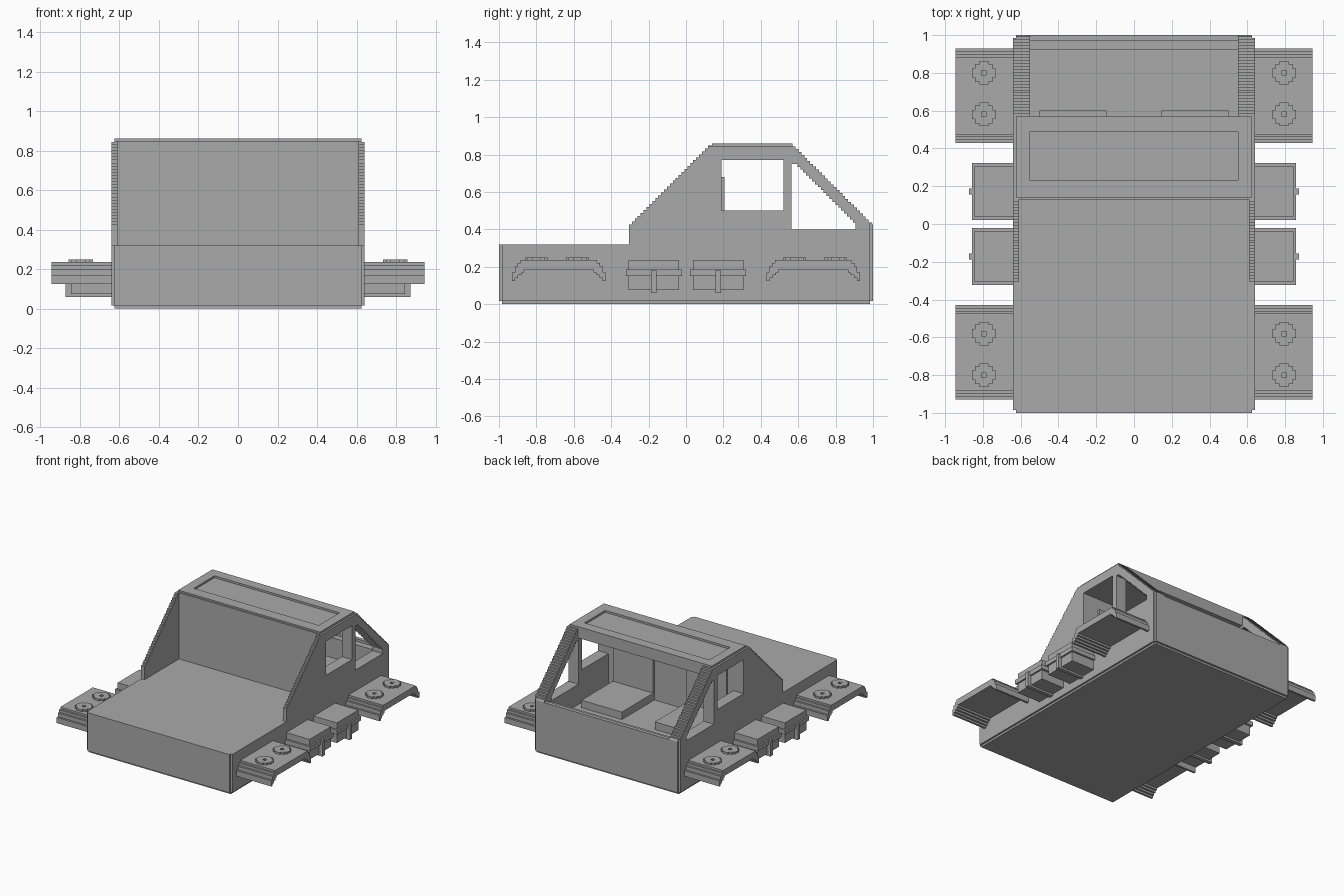
import bpy
import bmesh

U = 1 / 64  # one stair step

old = bpy.data.objects.get("Cube")
if old:
    bpy.data.objects.remove(old, do_unlink=True)

grey = bpy.data.materials.new("plain_grey")
grey.use_nodes = True
colour = (0.4, 0.4, 0.4, 1)
grey.diffuse_color = colour
grey.node_tree.nodes["Principled BSDF"].inputs["Base Color"].default_value = colour


def prism(name, points, axis, lo, hi):
    """Extrude a closed outline along axis 0 (points are y, z) or axis 2 (points are x, y)."""
    bm = bmesh.new()
    place = (lambda p, d: (d, *p)) if axis == 0 else (lambda p, d: (*p, d))
    face = bm.faces.new([bm.verts.new(place(p, lo)) for p in points])
    new = bmesh.ops.extrude_face_region(bm, geom=[face])["geom"]
    move = [0, 0, 0]
    move[axis] = hi - lo
    bmesh.ops.translate(bm, vec=move, verts=[v for v in new if isinstance(v, bmesh.types.BMVert)])
    bmesh.ops.recalc_face_normals(bm, faces=bm.faces)
    mesh = bpy.data.meshes.new(name)
    bm.to_mesh(mesh)
    bm.free()
    mesh.materials.append(grey)
    ob = bpy.data.objects.new(name, mesh)
    bpy.context.collection.objects.link(ob)
    return ob


def box(name, x, y, z):
    outline = [(x[0], y[0]), (x[1], y[0]), (x[1], y[1]), (x[0], y[1])]
    return prism(name, outline, 2, *z)


def cut(target, cutter):
    cutter.hide_render = True
    mod = target.modifiers.new("cut", "BOOLEAN")
    mod.operation = "DIFFERENCE"
    mod.solver = "EXACT"
    mod.object = cutter
    bpy.context.view_layer.objects.active = target
    bpy.ops.object.modifier_apply(modifier=mod.name)
    bpy.data.objects.remove(cutter, do_unlink=True)


def stairs(y, z, count, rise):
    """Stepped line; a rising line steps up first, a falling line steps along first."""
    pts = []
    for i in range(count):
        a, b = y + i * U, z + i * U * rise
        pts += [(a, b), (a, b + U)] if rise > 0 else [(a, b), (a + U, b)]
    return pts


# Body: side outline with stepped slopes, extruded over the full width
outline = [(-1, U), (-1, 0.32), (-0.305, 0.32)]
outline += stairs(-0.305, 0.41, 28, 1)
outline += [(0.14, 0.8475), (0.14, 0.86), (0.57, 0.86)]
outline += stairs(0.57, 0.844, 27, -1)
outline += [(1, 0.422), (1, U), (1 - U, U), (1 - U, 0), (-1 + U, 0), (-1 + U, U)]
body = prism("cab_body", outline, 0, -0.64, 0.64)

# Space over the flat bed, leaving thin side fins
cut(body, box("bed_space", (-0.61, 0.61), (-0.9, 0.13), (0.32, 0.95)))
# Cab interior, windscreen opening and dashboard step
cut(body, box("interior", (-0.55, 0.55), (0.19, 0.92), (0.24, 0.77)))
cut(body, box("windscreen", (-0.55, 0.55), (0.57, 1.1), (0.42, 0.95)))
cut(body, box("dash_step", (-0.55, 0.55), (0.9, 0.97), (0.40, 0.5)))
# Side windows
cut(body, box("door_window", (-1, 1), (0.19, 0.52), (0.5, 0.77)))
quarter = [(0.565, 0.4), (0.905, 0.4), (0.905, 0.425)]
quarter += [(0.58 + (p[0] - 0.58), p[1]) for p in reversed(stairs(0.58, 0.75, 21, -1))]
quarter += [(0.565, 0.75)]
cut(body, prism("quarter_window", quarter, 0, -1, 1))
# Shallow roof panel
cut(body, box("roof_panel", (-0.55, 0.55), (0.23, 0.49), (0.86 - U, 0.95)))
# Notched long edges and upright corners
for s in (-1, 1):
    side = sorted((s * 0.625, s * 0.8))
    cut(body, box("sill_notch", side, (-1.1, 1.1), (-0.1, U)))
    cut(body, box("roof_notch", side, (0, 0.7), (0.844, 0.95)))
    for t in (-1, 1):
        end = sorted((t * (1 - U), t * 1.1))
        cut(body, box("corner_notch", side, end, (-0.1, 0.6)))

# Stepped mudguard outline: one half, then mirrored
outer = [(0.25, 0.125), (0.25, 0.17), (0.235, 0.17), (0.235, 0.2), (0.22, 0.2),
         (0.22, 0.22), (0.205, 0.22), (0.205, 0.235)]
inner = [(0.185, 0.185), (0.185, 0.17), (0.2, 0.17), (0.2, 0.155), (0.217, 0.155),
         (0.217, 0.14), (0.233, 0.14), (0.233, 0.125)]
half = inner + outer
guard = half + [(-y, z) for y, z in reversed(half)]

# Blocky disc outline for the lamps: one quarter, turned four times
disc = []
for c, s in ((1, 0), (0, 1), (-1, 0), (0, -1)):
    for x, y in ((0.062, -0.024), (0.062, 0.024), (0.047, 0.024), (0.047, 0.047), (0.024, 0.047)):
        disc.append((c * x - s * y, s * x + c * y))

for s, label in ((-1, "right"), (1, "left")):
    for t, end in ((-1, "front"), (1, "rear")):
        tag = f"{label}_{end}"
        # Mudguard with two round caps
        lo, hi = sorted((s * 0.63, s * 0.945))
        prism(f"mudguard_{tag}", [(y + t * 0.68, z) for y, z in guard], 0, lo, hi)
        for y in (0.58, 0.8):
            cx, cy = s * 0.795, t * y
            cap = prism(f"cap_{tag}", [(cx + a, cy + b) for a, b in disc], 2, 0.23, 0.25)
            cut(cap, box("cap_hole", (cx - 0.012, cx + 0.012), (cy - 0.012, cy + 0.012), (0.2, 0.3)))
        # Side tank with a band and an upright strap
        def tank_part(name, reach, width, z):
            mid = t * 0.172
            box(f"{name}_{tag}", sorted((s * 0.63, s * reach)), (mid - width, mid + width), z)
        tank_part("tank", 0.845, 0.135, (0.075, 0.235))
        tank_part("tank_band", 0.858, 0.15, (0.15, 0.185))
        tank_part("tank_strap", 0.874, 0.015, (0.06, 0.18))

    # Seat cushion and backrest
    span = sorted((s * 0.145, s * 0.5))
    box(f"seat_{label}", span, (0.18, 0.6), (0.23, 0.3))
    box(f"seat_back_{label}", span, (0.18, 0.205), (0.29, 0.68))
